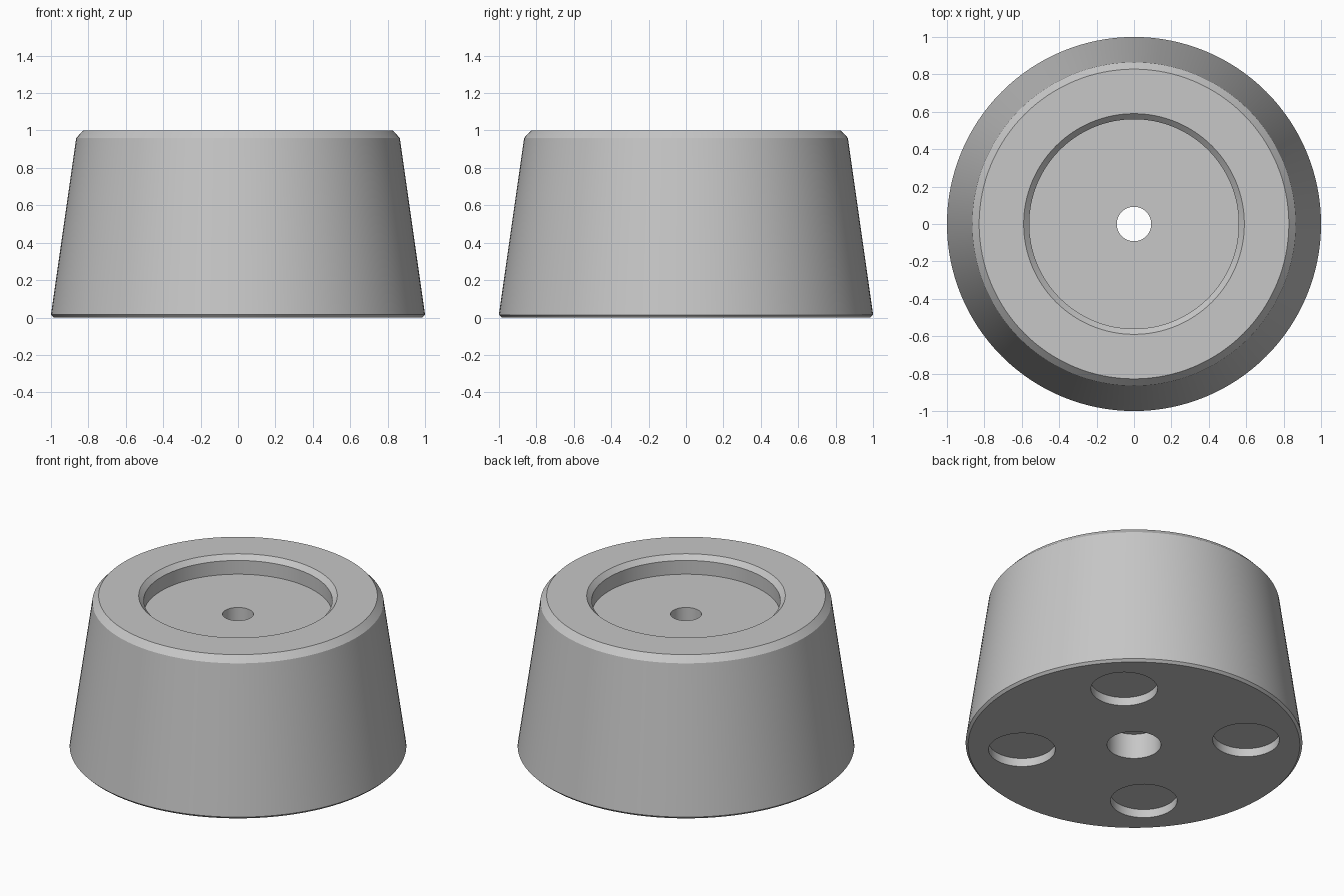
import bpy
import bmesh
import math
from mathutils import Matrix

cube = bpy.data.objects.get("Cube")
if cube:
    bpy.data.objects.remove(cube, do_unlink=True)

SEGMENTS = 128


def make_material(name, colour):
    mat = bpy.data.materials.new(name)
    mat.use_nodes = True
    mat.diffuse_color = colour
    mat.node_tree.nodes["Principled BSDF"].inputs["Base Color"].default_value = colour
    return mat


def make_object(name, bm):
    bmesh.ops.recalc_face_normals(bm, faces=bm.faces)
    mesh = bpy.data.meshes.new(name)
    bm.to_mesh(mesh)
    bm.free()
    obj = bpy.data.objects.new(name, mesh)
    bpy.context.collection.objects.link(obj)
    return obj


def lathe(name, profile):
    """Turn a closed (radius, height) profile around z."""
    bm = bmesh.new()
    verts = [bm.verts.new((r, 0, z)) for r, z in profile]
    edges = [bm.edges.new((v, verts[i - 1])) for i, v in enumerate(verts)]
    bmesh.ops.spin(bm, geom=verts + edges, cent=(0, 0, 0), axis=(0, 0, 1),
                   angle=math.tau, steps=SEGMENTS, use_merge=True)
    bmesh.ops.remove_doubles(bm, verts=bm.verts, dist=1e-5)
    return make_object(name, bm)


grey = make_material("neutral grey", (0.57, 0.57, 0.57, 1))

# Tapered body with chamfered rims, top recess and stepped centre bore
foot = lathe("tapered_foot", [
    (0.16, 0), (0.985, 0), (1, 0.015),
    (0.865, 0.96), (0.828, 1),
    (0.59, 1), (0.56, 0.97), (0.56, 0.88),
    (0.092, 0.88), (0.092, 0.165), (0.16, 0.165),
])
foot.data.materials.append(grey)

# Four shallow round pockets in the underside
pocket_depth = 0.055
bm = bmesh.new()
for i in range(4):
    turn = Matrix.Rotation(math.radians(45 + 90 * i), 4, 'Z')
    bmesh.ops.create_cone(bm, cap_ends=True, segments=64, radius1=0.198,
                          radius2=0.198, depth=2 * pocket_depth,
                          matrix=turn @ Matrix.Translation((0.668, 0, 0)))
cutter = make_object("pocket_cutter", bm)
cutter.data.materials.append(grey)
cutter.hide_render = True

cut = foot.modifiers.new("pockets", 'BOOLEAN')
cut.operation = 'DIFFERENCE'
cut.solver = 'EXACT'
cut.object = cutter

# Bake the cut so that the pocket edges can be kept sharp
depsgraph = bpy.context.evaluated_depsgraph_get()
cut_mesh = bpy.data.meshes.new_from_object(foot.evaluated_get(depsgraph))
foot.modifiers.clear()
foot.data = cut_mesh
bpy.data.objects.remove(cutter, do_unlink=True)

bpy.ops.object.select_all(action='DESELECT')
foot.select_set(True)
bpy.context.view_layer.objects.active = foot
bpy.ops.object.shade_smooth_by_angle(angle=math.radians(20))
